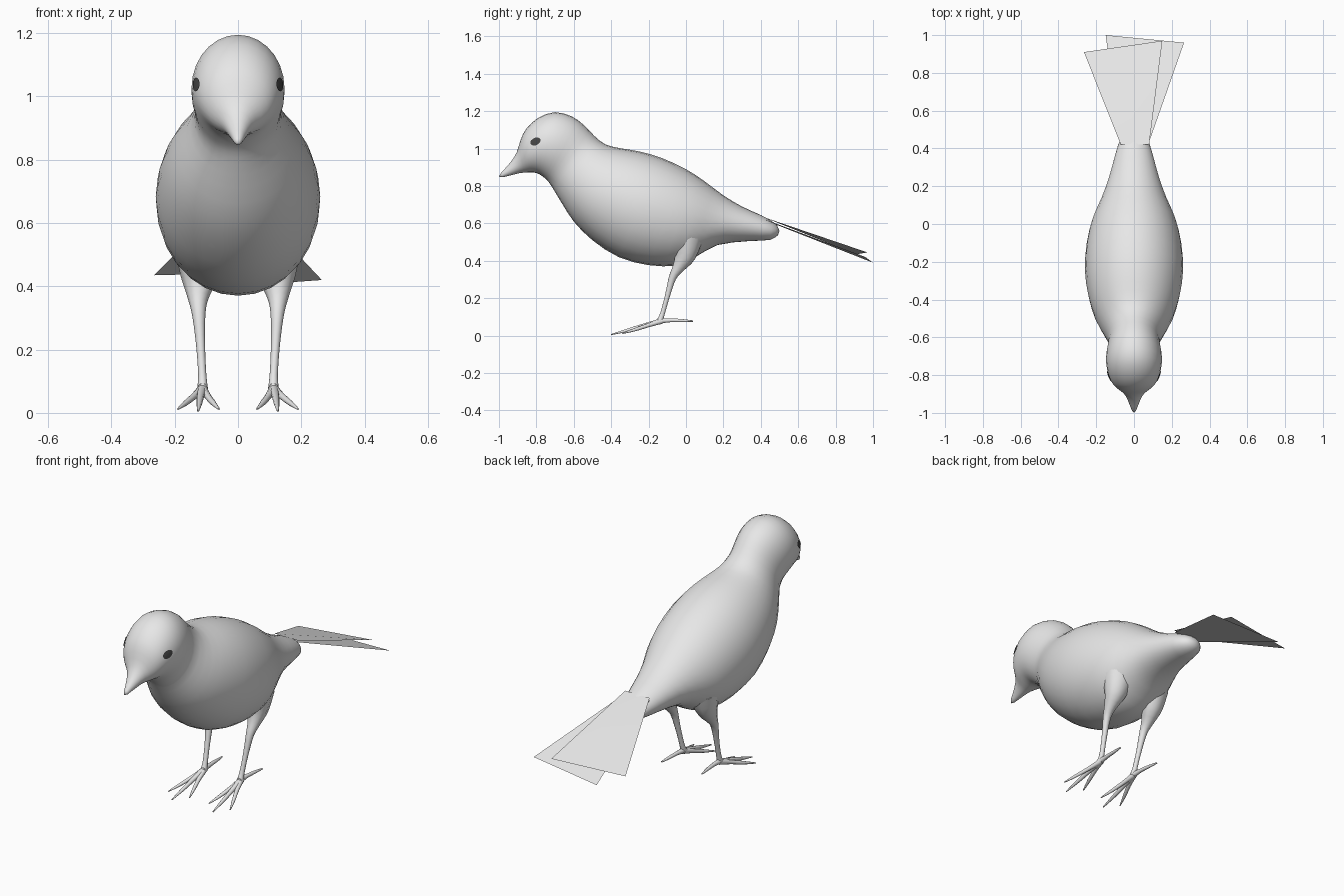
import bpy, math
from mathutils import Vector
from mathutils.bvhtree import BVHTree

if "Cube" in bpy.data.objects:
    bpy.data.objects.remove(bpy.data.objects["Cube"])


def material(name, value):
    m = bpy.data.materials.new(name)
    m.diffuse_color = (value, value, value, 1)
    m.use_nodes = True
    m.node_tree.nodes["Principled BSDF"].inputs["Base Color"].default_value = m.diffuse_color
    return m


plumage = material("pale grey", 0.8)
dark = material("dark grey", 0.06)


def make(name, verts, faces, mat, angle=70):
    me = bpy.data.meshes.new(name)
    me.from_pydata([tuple(v) for v in verts], [], faces)
    me.materials.append(mat)
    ob = bpy.data.objects.new(name, me)
    bpy.context.collection.objects.link(ob)
    bpy.ops.object.select_all(action='DESELECT')
    ob.select_set(True)
    bpy.context.view_layer.objects.active = ob
    bpy.ops.object.mode_set(mode='EDIT')
    bpy.ops.mesh.select_all(action='SELECT')
    bpy.ops.mesh.normals_make_consistent(inside=False)
    bpy.ops.object.mode_set(mode='OBJECT')
    bpy.ops.object.shade_smooth_by_angle(angle=math.radians(angle))
    return ob


def smooth_rows(rows, steps):
    """Catmull-Rom interpolation between rows of numbers."""
    rows = [Vector(r) for r in rows]
    out = []
    for i in range(len(rows) - 1):
        a, b = rows[max(i - 1, 0)], rows[i]
        c, d = rows[i + 1], rows[min(i + 2, len(rows) - 1)]
        for s in range(steps):
            t = s / steps
            out.append(0.5 * (2 * b + (c - a) * t + (2 * a - 5 * b + 4 * c - d) * t * t
                              + (3 * b - a - 3 * c + d) * t ** 3))
    return out + [rows[-1]]


def loft(rings, start, end):
    """Skin equal rings and close both ends with points."""
    n = len(rings[0])
    verts = [p for r in rings for p in r] + [start, end]
    faces = []
    for k in range(len(rings) - 1):
        for j in range(n):
            a, b = k * n + j, k * n + (j + 1) % n
            faces.append((a, b, b + n, a + n))
    s, last = len(rings) * n, (len(rings) - 1) * n
    for j in range(n):
        faces.append((s, (j + 1) % n, j))
        faces.append((s + 1, last + j, last + (j + 1) % n))
    return verts, faces


# Body: tilted oval sections (top y, top z, bottom y, bottom z, half width)
sections = [
    (-.988, .872, -.98, .847, .013), (-.94, .925, -.93, .859, .032),
    (-.905, .98, -.885, .87, .055), (-.885, 1.045, -.845, .873, .093),
    (-.855, 1.105, -.82, .873, .118), (-.79, 1.165, -.795, .868, .137),
    (-.70, 1.195, -.775, .857, .147), (-.61, 1.172, -.755, .842, .146),
    (-.545, 1.125, -.735, .822, .138), (-.49, 1.068, -.71, .785, .138),
    (-.43, 1.022, -.665, .71, .17), (-.35, 1.002, -.60, .61, .21),
    (-.25, .985, -.50, .51, .242), (-.13, .95, -.36, .42, .26),
    (0, .89, -.20, .377, .25), (.10, .825, -.05, .375, .22),
    (.20, .75, .05, .42, .175), (.30, .69, .17, .485, .135),
    (.40, .645, .33, .505, .10), (.46, .612, .45, .512, .07),
    (.488, .588, .492, .538, .035)]
N = 28
rings = []
for ty, tz, by, bz, w in smooth_rows(sections, 2):
    ring = []
    for j in range(N):
        a = math.tau * j / N
        k = (1 + math.cos(a)) / 2
        ring.append(Vector((w * math.sin(a), by + (ty - by) * k, bz + (tz - bz) * k)))
    rings.append(ring)
verts, faces = loft(rings, Vector((0, -1, .85)), Vector((0, .5, .56)))
make("body_and_head", verts, faces, plumage)
surface = BVHTree.FromPolygons(verts, faces)


def tube(name, rows, sides=10):
    """Round limb along rows of x, y, z, radius."""
    rows = smooth_rows(rows, 3)
    pts = [r.to_3d() for r in rows]
    rings = []
    for i, p in enumerate(pts):
        d = (pts[min(i + 1, len(pts) - 1)] - pts[max(i - 1, 0)]).normalized()
        u = d.cross(Vector((0, 1, 0) if abs(d.z) > .7 else (0, 0, 1))).normalized()
        v = d.cross(u)
        rings.append([p + rows[i][3] * (u * math.cos(math.tau * j / sides)
                                        + v * math.sin(math.tau * j / sides))
                      for j in range(sides)])
    return make(name, *loft(rings, pts[0], pts[-1]), plumage)


leg = [(.115, .01, .52, .085), (.122, -.005, .43, .06), (.126, -.04, .365, .034),
       (.124, -.072, .31, .021), (.118, -.10, .21, .014),
       (.113, -.125, .12, .013), (.112, -.14, .078, .017)]
toes = {
    "middle_toe": [(.112, -.13, .078, .016), (.118, -.22, .055, .012),
                   (.122, -.31, .030, .009), (.126, -.40, .006, .003)],
    "outer_toe": [(.112, -.13, .078, .015), (.135, -.20, .056, .011),
                  (.163, -.27, .033, .009), (.19, -.34, .012, .003)],
    "inner_toe": [(.112, -.13, .078, .015), (.098, -.20, .056, .011),
                  (.08, -.27, .033, .009), (.06, -.34, .012, .003)],
    "back_toe": [(.112, -.15, .078, .016), (.114, -.09, .082, .011),
                 (.118, -.03, .081, .009), (.124, .037, .078, .004)],
}

for side, s in (("left", 1), ("right", -1)):
    # Legs and feet
    for part, rows in [("leg", leg), *toes.items()]:
        tube(f"{side}_{part}", [(s * x, y, z, r) for x, y, z, r in rows])

    # Eyes: thin oval plates laid on the head
    flat = [(0, 0)] + [(r * math.cos(math.tau * j / 14), r * math.sin(math.tau * j / 14))
                       for r in (.5, 1) for j in range(14)]
    pts = []
    for a, b in flat:
        u, v = a * .029, b * .02
        y, z = -.803 + u * .9 - v * .42, 1.038 + u * .42 + v * .9
        hit = surface.ray_cast(Vector((s, y, z)), Vector((-s, 0, 0)))[0]
        pts.append(hit + Vector((s * .004, -.002, 0)))
    eye = []
    for j in range(14):
        k = (j + 1) % 14
        eye += [(0, 1 + j, 1 + k), (1 + j, 15 + j, 15 + k, 1 + k)]
    ob = make(f"{side}_eye", pts, eye, dark)
    if ob.data.polygons[0].normal.x * s < 0:
        ob.data.flip_normals()

# Tail: two overlapping flat fans
fans = {"upper_tail": [(-.07, .42, .632), (.08, .42, .632), (.15, .97, .445), (-.265, .91, .435)],
        "lower_tail": [(-.07, .42, .618), (.075, .42, .622), (.265, .96, .42), (-.15, 1.0, .39)]}
for name, quad in fans.items():
    ob = make(name, quad, [(0, 1, 2), (0, 2, 3)], plumage, 30)
    if ob.data.polygons[0].normal.z < 0:
        ob.data.flip_normals()
